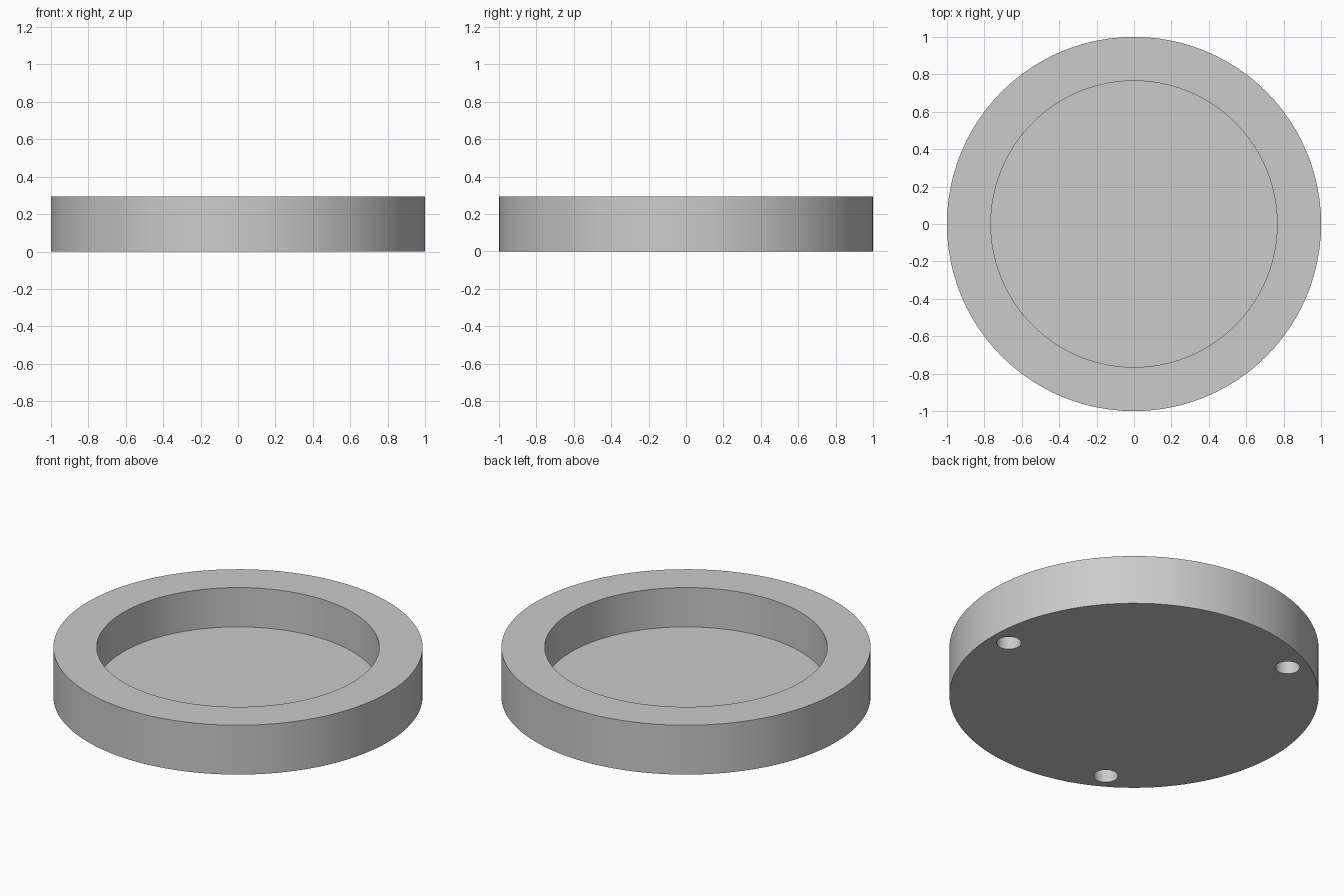
import bpy
from math import cos, sin, radians

cube = bpy.data.objects.get("Cube")
if cube:
    bpy.data.objects.remove(cube, do_unlink=True)

RADIUS, HEIGHT = 1.0, 0.295
RECESS_RADIUS, FLOOR = 0.765, 0.06
HOLE_RADIUS, HOLE_DEPTH, HOLE_RING = 0.067, 0.2, 0.885

grey = bpy.data.materials.new("light grey")
grey.use_nodes = True
colour = (0.6, 0.6, 0.6, 1)
grey.diffuse_color = colour
grey.node_tree.nodes["Principled BSDF"].inputs["Base Color"].default_value = colour


def cylinder(name, radius, bottom, top, x=0, y=0, sides=96):
    bpy.ops.mesh.primitive_cylinder_add(
        vertices=sides, radius=radius, depth=top - bottom,
        location=(x, y, (top + bottom) / 2))
    obj = bpy.context.object
    obj.name = name
    obj.data.materials.append(grey)
    return obj


def cut(body, cutter):
    mod = body.modifiers.new(cutter.name, "BOOLEAN")
    mod.operation, mod.solver, mod.object = "DIFFERENCE", "EXACT", cutter
    bpy.context.view_layer.objects.active = body
    bpy.ops.object.modifier_apply(modifier=mod.name)
    bpy.data.objects.remove(cutter, do_unlink=True)


# Round tray body with a wide recess in the top
tray = cylinder("round_tray", RADIUS, 0, HEIGHT)
cut(tray, cylinder("recess_cutter", RECESS_RADIUS, FLOOR, HEIGHT + 0.1))

# Three blind holes in the underside of the rim
for i in range(3):
    a = radians(120 * i)
    cut(tray, cylinder("hole_cutter", HOLE_RADIUS, -0.1, HOLE_DEPTH,
                       HOLE_RING * cos(a), HOLE_RING * sin(a), 32))

# Smooth walls with sharp rims
bpy.ops.object.select_all(action="DESELECT")
tray.select_set(True)
bpy.context.view_layer.objects.active = tray
bpy.ops.object.shade_smooth_by_angle(angle=radians(30))
